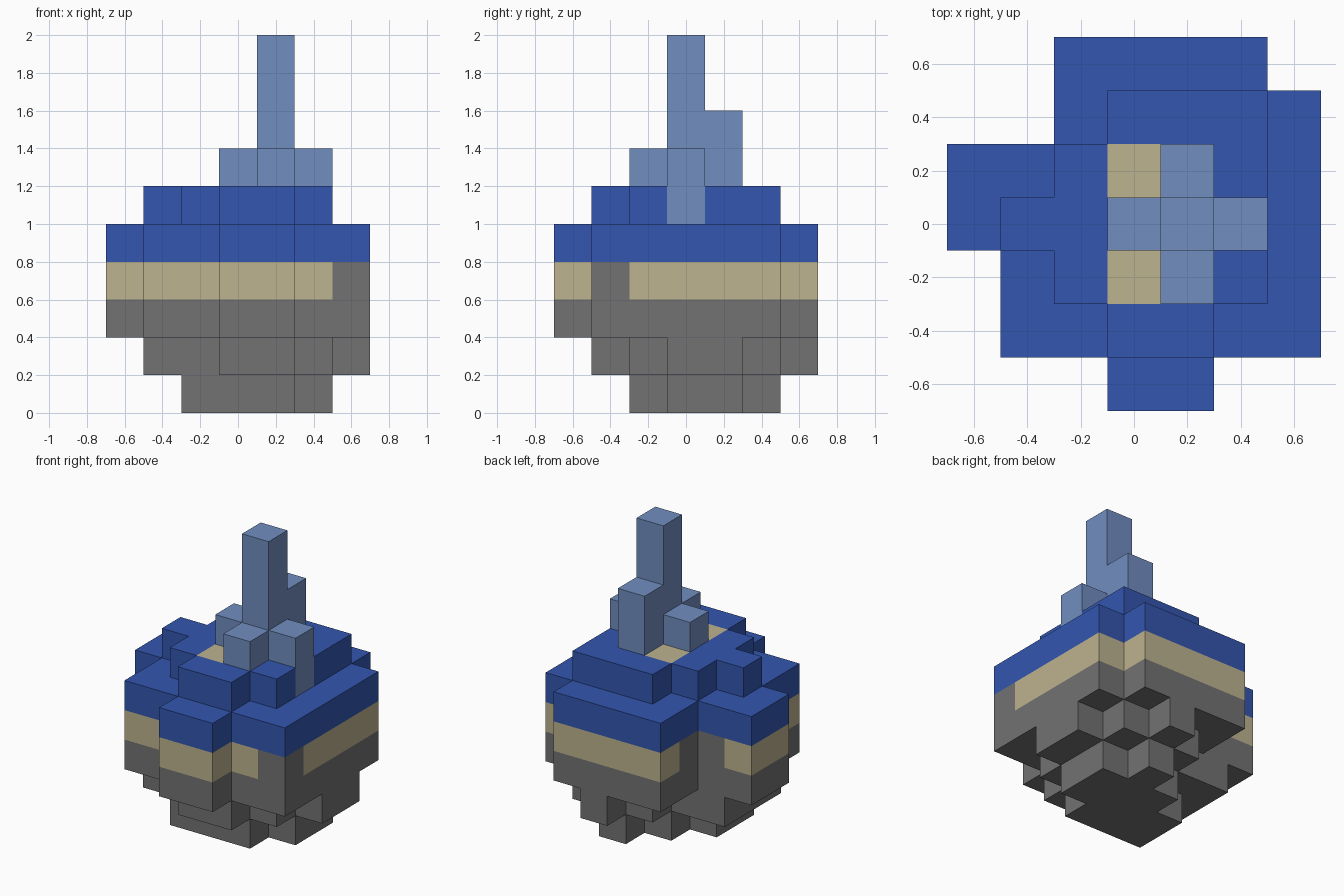
import bpy
import bmesh
from mathutils import Vector

cube = bpy.data.objects.get("Cube")
if cube:
    bpy.data.objects.remove(cube, do_unlink=True)

S = 0.2  # block size


def material(name, rgb):
    m = bpy.data.materials.new(name)
    m.use_nodes = True
    m.diffuse_color = (*rgb, 1)
    m.node_tree.nodes["Principled BSDF"].inputs["Base Color"].default_value = (*rgb, 1)
    return m


GREY = material("stone grey", (0.17, 0.17, 0.17))
TAN = material("sand tan", (0.515, 0.451, 0.279))
BLUE = material("deep blue", (0.033, 0.093, 0.43))
PALE = material("pale blue", (0.165, 0.27, 0.527))


def layer(z, first_y, spans):
    """Blocks of one level: one (first x, last x) span per row, front to back."""
    return {(x, first_y + i, z)
            for i, (a, b) in enumerate(spans) for x in range(a, b + 1)}


def wide(z):
    return layer(z, -3, [(0, 1), (-2, 3), (-2, 3), (-3, 3), (-3, 3), (-1, 3), (-1, 2)])


# Stepped underside
foot = layer(0, -1, [(-1, 1), (-1, 2), (0, 2), (1, 1)])
lower_step = layer(1, -2, [(0, 1), (-2, 2), (-2, 3), (-2, 3), (0, 2), (1, 1)])

# Stem blocks, rising from the cap
stem = {(1, 0, z) for z in range(6, 10)} | {(1, 1, 6), (1, 1, 7)}
stem |= {(1, -1, 6), (0, 0, 6), (2, 0, 5), (2, 0, 6)}
cap_top = layer(5, -2, [(0, 1), (-1, 2), (-2, 2), (-1, 2), (0, 2)]) - stem

# Grey notches interrupt the tan band
notches = {(3, -2, 3), (-1, 2, 3), (-2, 1, 3)}
# Tan patches on the cap beside the stem
patches = {(0, -1, 5), (0, 1, 5)}

parts = {
    "lower_body": (foot | lower_step | wide(2), [GREY]),
    "middle_band": (wide(3), [TAN, GREY]),
    "upper_cap": (wide(4) | cap_top, [BLUE, TAN]),
    "stem": (stem, [PALE]),
}
solid = set().union(*(cells for cells, _ in parts.values()))


def second_colour(cell, axis):
    return cell in notches or (cell in patches and axis == 2)


def build(name, cells, mats):
    """Skin the blocks with only their exposed faces."""
    bm = bmesh.new()
    for cell in sorted(cells):
        centre = Vector(cell) * S + Vector((0, 0, S / 2))
        for axis in range(3):
            for sign in (-1, 1):
                n = Vector((0, 0, 0))
                n[axis] = sign
                if tuple(c + int(d) for c, d in zip(cell, n)) in solid:
                    continue
                u = Vector((0, 0, 0))
                u[(axis + 1) % 3] = 1
                v = n.cross(u)
                ring = (-u - v, u - v, u + v, -u + v)
                face = bm.faces.new([bm.verts.new(centre + (n + c) * S / 2) for c in ring])
                face.material_index = int(second_colour(cell, axis))
    bmesh.ops.remove_doubles(bm, verts=bm.verts, dist=0.001)
    mesh = bpy.data.meshes.new(name)
    bm.to_mesh(mesh)
    bm.free()
    for m in mats:
        mesh.materials.append(m)
    bpy.context.collection.objects.link(bpy.data.objects.new(name, mesh))


for name, (cells, mats) in parts.items():
    build(name, cells, mats)
